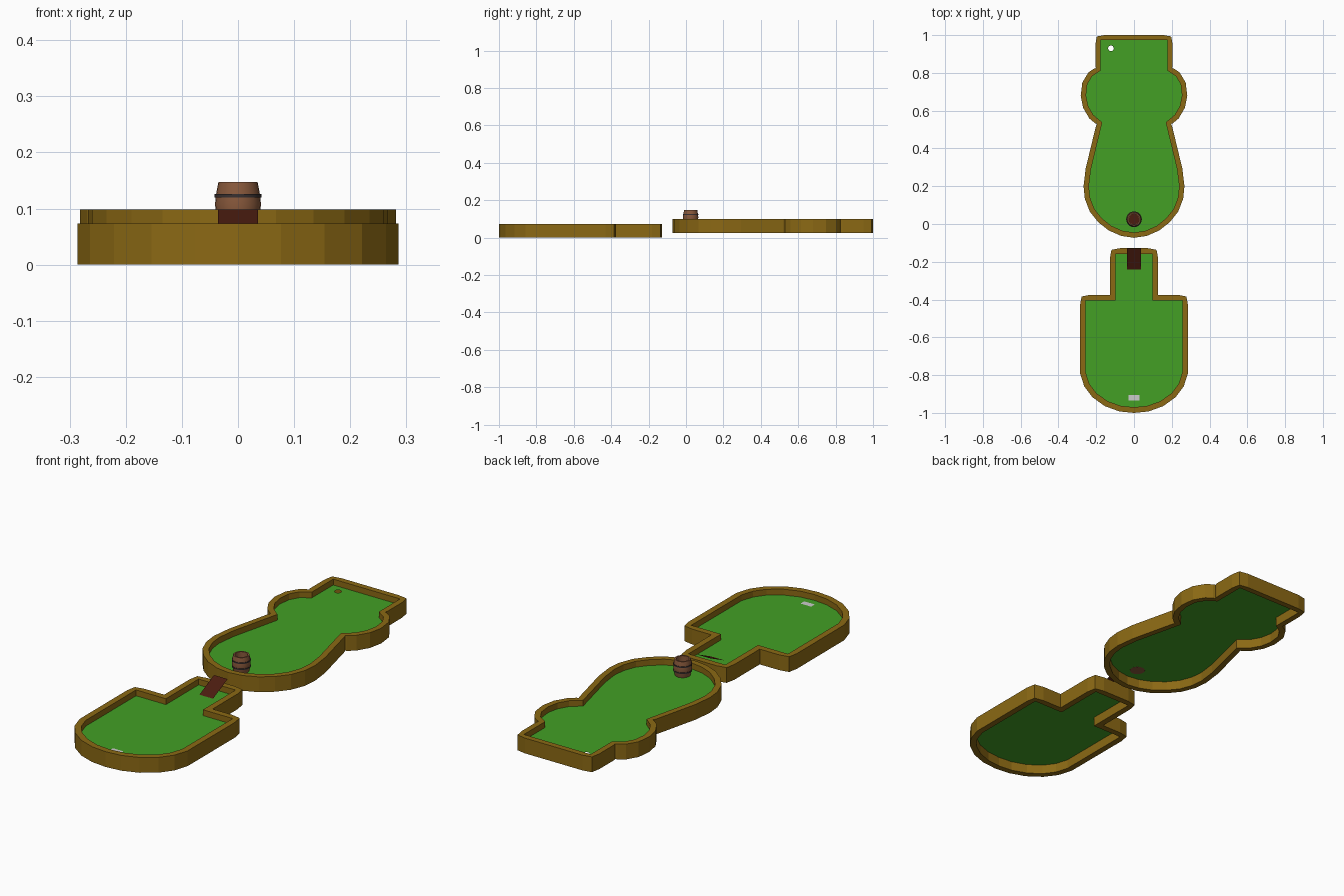
import bpy, bmesh, math
from mathutils import Vector

if "Cube" in bpy.data.objects:
    bpy.data.objects.remove(bpy.data.objects["Cube"])


def material(name, rgb):
    m = bpy.data.materials.new(name)
    m.diffuse_color = (*rgb, 1)
    m.use_nodes = True
    m.node_tree.nodes["Principled BSDF"].inputs["Base Color"].default_value = m.diffuse_color
    return m


WOOD = material("golden_wood", (0.26, 0.141, 0.007))
GREEN = material("turf_green", (0.056, 0.35, 0.018))
BROWN = material("barrel_brown", (0.25, 0.10, 0.045))
DARK = material("dark_iron", (0.04, 0.03, 0.03))
RED = material("dark_red_brown", (0.07, 0.012, 0.005))


def finish(name, bm, mat=None, recalc=True):
    if recalc:
        bmesh.ops.recalc_face_normals(bm, faces=bm.faces)
    me = bpy.data.meshes.new(name)
    bm.to_mesh(me)
    bm.free()
    ob = bpy.data.objects.new(name, me)
    bpy.context.collection.objects.link(ob)
    if mat:
        me.materials.append(mat)
    return ob


def outline(half):
    """Mirror a half outline across x and add support points beside sharp corners."""
    left = [(-x, y) for x, y in reversed(half) if x > 1e-6]
    pts = [Vector(p) for p in half + left]
    out = []
    for i, p in enumerate(pts):
        a, b = pts[i - 1], pts[(i + 1) % len(pts)]
        if abs((p - a).angle_signed(b - p)) > math.radians(55):
            out += [p + (a - p).normalized() * 0.025, p, p + (b - p).normalized() * 0.025]
        else:
            out.append(p)
    return out


def offset(pts, w):
    """Push each point outward along its averaged normal."""
    res = []
    for i, p in enumerate(pts):
        d1 = (p - pts[i - 1]).normalized()
        d2 = (pts[(i + 1) % len(pts)] - p).normalized()
        n = Vector((d1.y + d2.y, -d1.x - d2.x)).normalized()
        res.append(p + n * w)
    return res


def border(name, inner, w, z0, z1):
    outer = offset(inner, w)
    bm = bmesh.new()
    loops = [[bm.verts.new((p.x, p.y, z)) for p in pts]
             for pts, z in ((outer, z0), (outer, z1), (inner, z1), (inner, z0))]
    n = len(inner)
    for k in range(4):
        a, b = loops[k], loops[(k + 1) % 4]
        for i in range(n):
            j = (i + 1) % n
            bm.faces.new((a[i], a[j], b[j], b[i]))
    return finish(name, bm, WOOD)


def turf(name, pts, z, hole=None):
    bm = bmesh.new()
    rings = [pts]
    if hole:
        hx, hy, r = hole
        rings.append([Vector((hx + r * math.cos(i * math.tau / 16),
                              hy + r * math.sin(i * math.tau / 16))) for i in range(16)])
    for ring in rings:
        vs = [bm.verts.new((p.x, p.y, z)) for p in ring]
        for i in range(len(vs)):
            bm.edges.new((vs[i - 1], vs[i]))
    bmesh.ops.triangle_fill(bm, use_beauty=True, edges=bm.edges[:], normal=(0, 0, 1))
    for f in bm.faces:
        f.normal_update()
        if f.normal.z < 0:
            f.normal_flip()
    return finish(name, bm, GREEN, recalc=False)


def sheet(name, corners, mat=None):
    bm = bmesh.new()
    bm.faces.new([bm.verts.new(c) for c in corners])
    return finish(name, bm, mat, recalc=False)


def lathe(name, profile, center, mat, closed=False, sides=24):
    bm = bmesh.new()
    rings = [[bm.verts.new((center[0] + r * math.cos(i * math.tau / sides),
                            center[1] + r * math.sin(i * math.tau / sides), z))
              for i in range(sides)] for r, z in profile]
    for k in range(len(rings) if closed else len(rings) - 1):
        a, b = rings[k], rings[(k + 1) % len(rings)]
        for i in range(sides):
            j = (i + 1) % sides
            bm.faces.new((a[i], a[j], b[j], b[i]))
    if not closed:
        bm.faces.new(rings[0])
        bm.faces.new(rings[-1])
    ob = finish(name, bm, mat)
    bpy.ops.object.select_all(action='DESELECT')
    ob.select_set(True)
    bpy.context.view_layer.objects.active = ob
    bpy.ops.object.shade_smooth_by_angle(angle=math.radians(30))
    return ob


# Lower green: rounded front, narrow neck at the back
lower = outline([(0, -0.97), (0.07, -0.963), (0.14, -0.938), (0.2, -0.895), (0.237, -0.845),
                 (0.256, -0.785), (0.256, -0.405), (0.098, -0.405), (0.098, -0.158)])
border("lower_border", lower, 0.03, 0.0, 0.073)
turf("lower_turf", lower, 0.045)

# Upper green: round front, waist, bulge and square back with a cup hole
upper = outline([(0, -0.045), (0.06, -0.036), (0.12, -0.01), (0.17, 0.03), (0.21, 0.08),
                 (0.233, 0.14), (0.239, 0.2), (0.228, 0.29), (0.168, 0.538), (0.215, 0.577),
                 (0.243, 0.625), (0.254, 0.68), (0.247, 0.74), (0.222, 0.782), (0.177, 0.812),
                 (0.177, 0.973)])
border("upper_border", upper, 0.028, 0.025, 0.098)
turf("upper_turf", upper, 0.07, (-0.122, 0.93, 0.015))

# Launch ramp and tee mat
sheet("ramp", [(-0.036, -0.24, 0.046), (0.036, -0.24, 0.046),
               (0.036, -0.13, 0.098), (-0.036, -0.13, 0.098)], RED)
sheet("tee_mat", [(-0.028, -0.934, 0.0465), (0.028, -0.934, 0.0465),
                  (0.028, -0.906, 0.0465), (-0.028, -0.906, 0.0465)])

# Open barrel with two iron hoops
C = (0, 0.025)
lathe("barrel", [(0.034, 0.0695), (0.039, 0.09), (0.041, 0.108), (0.039, 0.126),
                 (0.035, 0.147), (0.028, 0.147), (0.028, 0.075)], C, BROWN)
lathe("barrel_bottom", [(0.0275, 0.0752), (0.0275, 0.077)], C, RED)
for label, z in (("lower", 0.094), ("upper", 0.123)):
    lathe(label + "_hoop", [(0.038, z - 0.003), (0.0415, z - 0.003),
                            (0.0415, z + 0.003), (0.038, z + 0.003)], C, DARK, closed=True)
